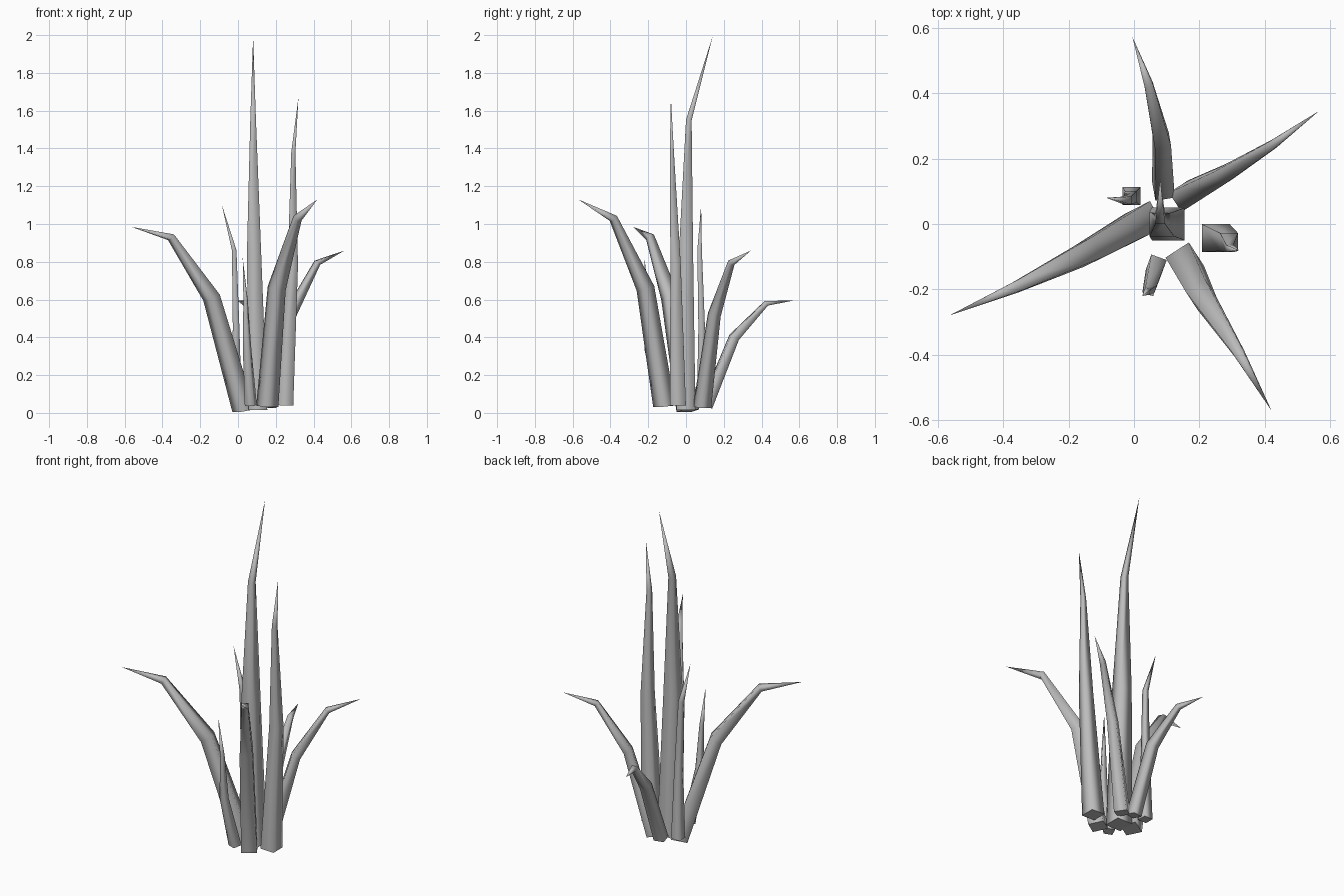
import bpy, bmesh, math
from mathutils import Vector

cube = bpy.data.objects.get("Cube")
if cube:
    bpy.data.objects.remove(cube, do_unlink=True)

# Single grey material
grey = bpy.data.materials.new("plain grey")
grey.use_nodes = True
colour = (0.5, 0.5, 0.5, 1)
grey.diffuse_color = colour
grey.node_tree.nodes["Principled BSDF"].inputs["Base Color"].default_value = colour


def blade(name, heading, base, middle, bend, tip, widths):
    """Four-sided tapering blade that leans along a heading and ends in a point."""
    path = [Vector(p) for p in (base, middle, bend, tip)]
    angle = math.radians(heading)
    side = Vector((-math.sin(angle), math.cos(angle), 0))
    bm = bmesh.new()
    rings = []
    for i, width in enumerate(widths):
        tangent = (path[i + 1] - path[i]).normalized()
        before = (path[i] - path[i - 1]).normalized() if i else Vector((0, 0, 1))
        tangent = (tangent + before).normalized()
        across = (side - tangent * side.dot(tangent)).normalized()
        depth = across.cross(tangent)
        rings.append([bm.verts.new(path[i] + (depth * u + across * v) * width / 2)
                      for u, v in ((1, 1), (-1, 1), (-1, -1), (1, -1))])
    point = bm.verts.new(path[-1])
    for lower, upper in zip(rings, rings[1:]):
        for k in range(4):
            j = (k + 1) % 4
            bm.faces.new((lower[k], lower[j], upper[j], upper[k]))
    for k in range(4):
        bm.faces.new((rings[-1][k], rings[-1][(k + 1) % 4], point))
    for face in bm.faces:
        face.smooth = True
    # Flat closed root
    cap = bm.faces.new(rings[0][::-1])
    for edge in cap.edges:
        edge.smooth = False
    bmesh.ops.recalc_face_normals(bm, faces=bm.faces)
    mesh = bpy.data.meshes.new(name)
    bm.to_mesh(mesh)
    bm.free()
    mesh.materials.append(grey)
    bpy.context.collection.objects.link(bpy.data.objects.new(name, mesh))


# Tall upright blades
blade("tall_centre_blade", 90, (.105, 0, .015), (.085, 0, .85), (.08, .015, 1.55),
      (.08, .14, 1.99), (.1, .075, .03))
blade("tall_left_blade", 0, (.25, -.043, .04), (.29, -.055, .78), (.293, -.075, 1.38),
      (.32, -.08, 1.67), (.085, .055, .022))

# Long arching blades
blade("front_left_blade", -57, (.155, -.115, .035), (.205, -.215, .66), (.315, -.385, 1.03),
      (.42, -.57, 1.13), (.085, .07, .035))
blade("front_right_blade", 207, (.03, .01, .012), (-.14, -.085, .61), (-.355, -.19, .93),
      (-.565, -.28, .985), (.09, .07, .035))
blade("back_left_blade", 33, (.155, .085, .03), (.275, .15, .52), (.42, .24, .795),
      (.565, .345, .86), (.07, .05, .028))
blade("back_blade", 100, (.09, .105, .03), (.085, .255, .4), (.045, .425, .58),
      (-.005, .572, .595), (.06, .05, .027))

# Short thin blades
blade("short_front_blade", 250, (.068, -.125, .04), (.048, -.198, .34), (.04, -.205, .6),
      (.025, -.22, .82), (.05, .035, .018))
blade("short_back_blade", 180, (-.008, .085, .05), (-.01, .083, .45), (-.02, .072, .86),
      (-.085, .08, 1.1), (.055, .035, .024))
